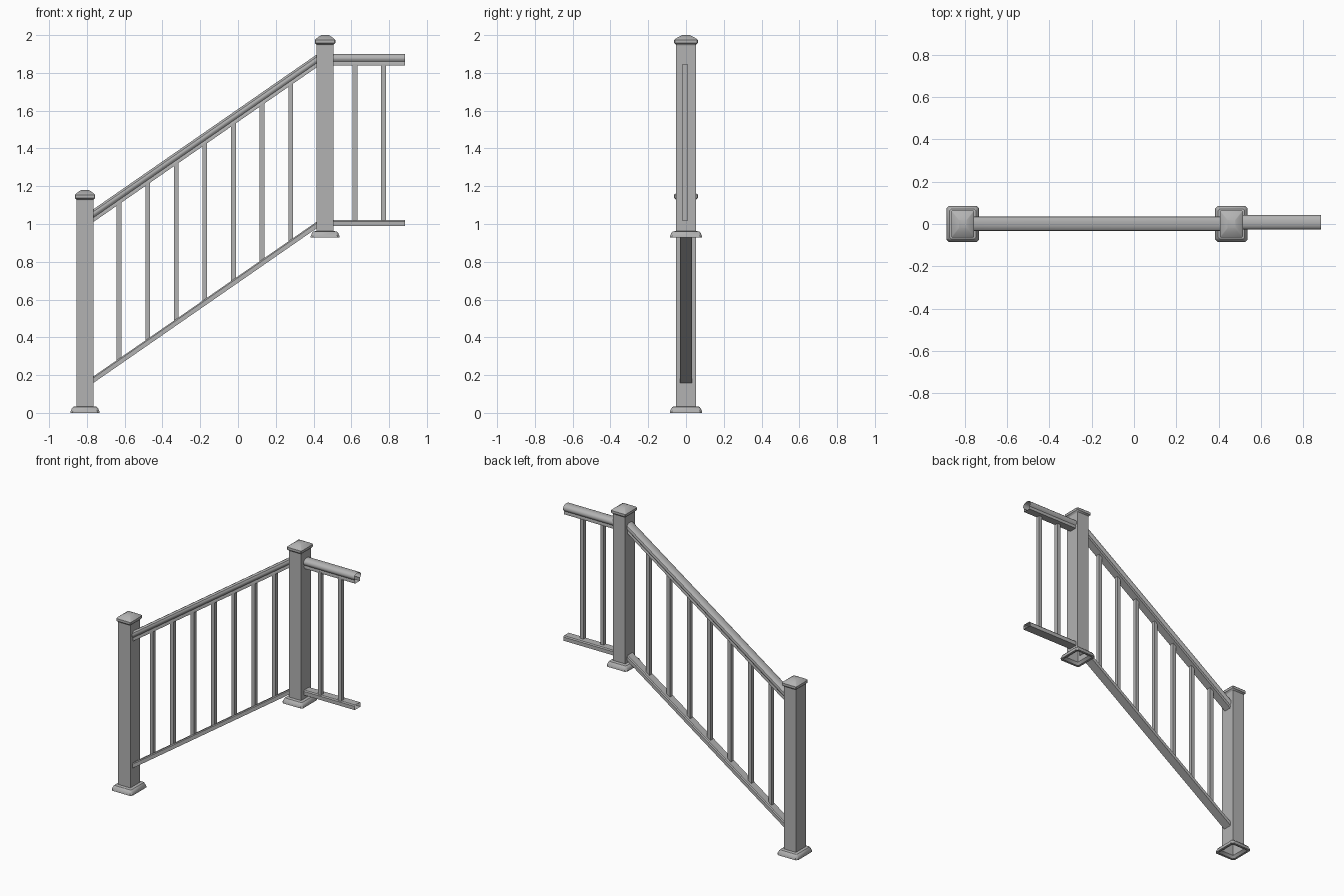
import bpy, bmesh, math

cube = bpy.data.objects.get("Cube")
if cube:
    bpy.data.objects.remove(cube, do_unlink=True)

grey = bpy.data.materials.new("painted_grey")
grey.use_nodes = True
COLOUR = (0.45, 0.45, 0.45, 1)
grey.diffuse_color = COLOUR
grey.node_tree.nodes["Principled BSDF"].inputs["Base Color"].default_value = COLOUR
parts = []


def finish(name, bm):
    bmesh.ops.recalc_face_normals(bm, faces=bm.faces)
    mesh = bpy.data.meshes.new(name)
    bm.to_mesh(mesh)
    bm.free()
    mesh.materials.append(grey)
    obj = bpy.data.objects.new(name, mesh)
    bpy.context.collection.objects.link(obj)
    parts.append(obj)
    return obj


def loft(name, rings, cap_start=False, cap_end=False):
    """Skin a list of closed point loops, optionally closing the ends."""
    bm = bmesh.new()
    loops = [[bm.verts.new(p) for p in ring] for ring in rings]
    for a, b in zip(loops, loops[1:]):
        for i in range(len(a)):
            j = (i + 1) % len(a)
            bm.faces.new((a[i], a[j], b[j], b[i]))
    if cap_start:
        bm.faces.new(loops[0])
    if cap_end:
        bm.faces.new(loops[-1])
    return finish(name, bm)


def rect(cx, hx, hy, z, cut=0.0, cy=0.0):
    """Rectangular loop, with clipped corners when cut is given."""
    if not cut:
        return [(cx + sx * hx, cy + sy * hy, z)
                for sx, sy in ((1, 1), (-1, 1), (-1, -1), (1, -1))]
    pts = []
    for sx, sy in ((1, 1), (-1, 1), (-1, -1), (1, -1)):
        a = (cx + sx * hx, cy + sy * (hy - cut), z)
        b = (cx + sx * (hx - cut), cy + sy * hy, z)
        pts += [a, b] if sx == sy else [b, a]
    return pts


POST_X, POST_Y = 0.045, 0.052


def post(side, cx, z0, z1):
    # hollow shaft, open underneath
    loft(side + "_post_shaft", [rect(cx, POST_X, POST_Y, z0 + 0.012),
                                rect(cx, POST_X, POST_Y, z1 - 0.04)], cap_end=True)
    # flared skirt: (outward offset from the shaft, height, corner cut)
    skirt = [(0.0, 0.02, 0.002), (0.018, 0.0, 0.008), (0.032, 0.0, 0.012),
             (0.032, 0.006, 0.012), (0.024, 0.025, 0.01),
             (0.018, 0.032, 0.008), (0.0, 0.035, 0.002)]
    loft(side + "_post_skirt", [rect(cx, POST_X + o, POST_Y + o * 1.06, z0 + h, c)
                                for o, h, c in skirt])
    # cap: brim below a low pyramid
    cap = [(0.0, -0.055, 0.002), (0.001, -0.05, 0.002), (0.009, -0.042, 0.004),
           (0.009, -0.026, 0.004), (0.004, -0.02, 0.004),
           (-0.012, -0.008, 0.003), (-0.026, 0.0, 0.002)]
    loft(side + "_post_cap", [rect(cx, POST_X + o, POST_Y + o * 1.25, z1 + h, c)
                              for o, h, c in cap], cap_end=True)


# Half sections as (half width, height below the top of the rail)
HANDRAIL = [(0.026, -0.063), (0.027, -0.047), (0.025, -0.042), (0.033, -0.032),
            (0.035, -0.024), (0.032, -0.012), (0.023, -0.004), (0.01, 0.0)]
LOWER_RAIL = [(0.031, -0.032), (0.031, -0.007), (0.025, 0.0)]


def rail(name, section, start, end, cy, stretch=1.0):
    """Open-ended rail whose top follows the line from start to end in x, z."""
    outline = section + [(-w, h) for w, h in reversed(section)]
    loft(name, [[(x, cy + w, z + h * stretch) for w, h in outline]
                for x, z in (start, end)])


LEFT_X, RIGHT_X = -0.81, 0.461
post("lower", LEFT_X, 0.0, 1.18)
post("upper", RIGHT_X, 0.928, 2.0)

# Sloped and level rails
SX0, SX1 = LEFT_X + POST_X - 0.005, RIGHT_X - POST_X + 0.005
RISE = 0.825
LX0, LX1 = RIGHT_X + POST_X - 0.005, 0.885
rail("sloped_handrail", HANDRAIL, (SX0, 1.075), (SX1, 1.075 + RISE), 0.001, 1.07)
rail("sloped_lower_rail", LOWER_RAIL, (SX0, 0.19), (SX1, 0.19 + RISE), 0.0, 1.08)
rail("level_handrail", HANDRAIL, (LX0, 1.901), (LX1, 1.901), 0.008)
rail("level_lower_rail", LOWER_RAIL, (LX0, 1.021), (LX1, 1.021), 0.008)


def baluster(name, x, low, high, slope=0.0):
    h = 0.0125
    rings = [[(px, py, z + slope * (px - x)) for px, py, _ in rect(x, h, h + 0.001, z, cy=-0.006)]
             for z in (low, high)]
    loft(name, rings, True, True)


# Evenly spaced balusters
slope = RISE / (SX1 - SX0)
for i in range(7):
    x = -0.63 + i * 0.1515
    drop = slope * (x - SX0)
    baluster(f"sloped_baluster_{i + 1}", x, 0.185 + drop, 1.02 + drop, slope)
for i in range(2):
    baluster(f"level_baluster_{i + 1}", 0.62 + i * 0.15, 1.015, 1.848)

# Soft shading on the rounded profiles, crisp on the square ones
bpy.ops.object.select_all(action='DESELECT')
for obj in parts:
    obj.select_set(True)
bpy.context.view_layer.objects.active = parts[0]
bpy.ops.object.shade_smooth_by_angle(angle=math.radians(35))
